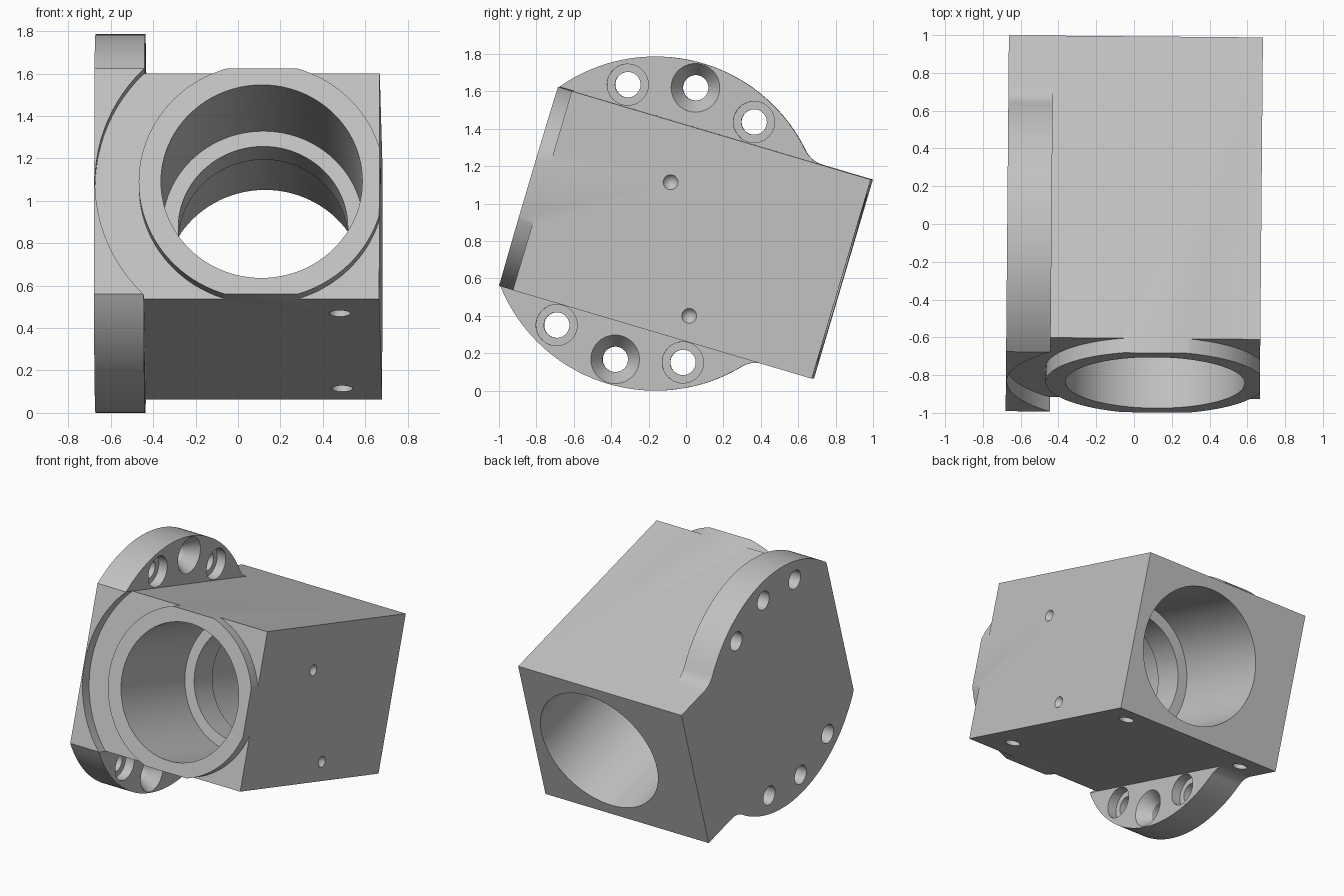
import bpy, bmesh
from math import radians, sin, cos, atan2, hypot, pi
from mathutils import Matrix

cube = bpy.data.objects.get("Cube")
if cube:
    bpy.data.objects.remove(cube, do_unlink=True)

# Local frame: x across, y along the bore, z up; origin on the flange centre
HALF = 0.555              # half side of the square body
FRONT, BACK = -0.70, 1.047
LEFT, RIGHT = -0.6725, 0.6725
INNER = RIGHT - 2 * HALF  # inner face of the flange
AXIS_X = RIGHT - HALF     # bore centre
FLANGE_R = hypot(FRONT, HALF)
FILLET = 0.15

ALONG_X = Matrix.Rotation(radians(90), 4, 'Y')
ALONG_Y = Matrix.Rotation(radians(-90), 4, 'X')


def finish(bm, name):
    bmesh.ops.remove_doubles(bm, verts=bm.verts, dist=1e-5)
    bmesh.ops.recalc_face_normals(bm, faces=bm.faces)
    mesh = bpy.data.meshes.new(name)
    bm.to_mesh(mesh)
    bm.free()
    obj = bpy.data.objects.new(name, mesh)
    bpy.context.collection.objects.link(obj)
    return obj


def box(name, low, high):
    bm = bmesh.new()
    bmesh.ops.create_cube(bm, size=1)
    for v in bm.verts:
        v.co = [l + (c + 0.5) * (h - l) for c, l, h in zip(v.co, low, high)]
    return finish(bm, name)


def lathe(name, profile, place, steps=48):
    """Revolve a closed (radius, height) outline about z, then place it."""
    bm = bmesh.new()
    verts = [bm.verts.new((r, 0, h)) for r, h in profile]
    edges = [bm.edges.new((a, b)) for a, b in zip(verts, verts[1:] + verts[:1])]
    bmesh.ops.spin(bm, geom=verts + edges, cent=(0, 0, 0), axis=(0, 0, 1),
                   angle=2 * pi, steps=steps, use_duplicate=False)
    bmesh.ops.remove_doubles(bm, verts=bm.verts, dist=1e-5)
    loose = [e for e in bm.edges if not e.link_faces]
    bmesh.ops.delete(bm, geom=loose, context='EDGES')
    bm.transform(place)
    return finish(bm, name)


def combine(target, tool, operation):
    mod = target.modifiers.new("combine", 'BOOLEAN')
    mod.operation, mod.solver, mod.object = operation, 'EXACT', tool
    bpy.context.view_layer.objects.active = target
    bpy.ops.object.modifier_apply(modifier=mod.name)
    bpy.data.objects.remove(tool, do_unlink=True)


def at(x, y, z):
    return Matrix.Translation((x, y, z))


# Flange plate: round lobes blended into the body by fillets
fy = ((FLANGE_R + FILLET) ** 2 - (HALF + FILLET) ** 2) ** 0.5
fz = HALF + FILLET
touch = atan2(fz, fy)
corner = atan2(HALF, FRONT)
upper = [(BACK, HALF)]
for i in range(13):
    a = -pi / 2 - i / 12 * (pi / 2 - touch)
    upper.append((fy + FILLET * cos(a), fz + FILLET * sin(a)))
for i in range(1, 49):
    a = touch + i / 48 * (corner - touch)
    upper.append((FLANGE_R * cos(a), FLANGE_R * sin(a)))
outline = upper + [(y, -z) for y, z in reversed(upper)]

bm = bmesh.new()
face = bm.faces.new([bm.verts.new((LEFT, y, z)) for y, z in outline])
grown = bmesh.ops.extrude_face_region(bm, geom=[face])["geom"]
bmesh.ops.translate(bm, vec=(INNER - LEFT, 0, 0),
                    verts=[g for g in grown if isinstance(g, bmesh.types.BMVert)])
housing = finish(bm, "bearing_housing")

# Square body
combine(housing, box("body", (INNER - 0.1, FRONT, -HALF), (RIGHT, BACK, HALF)), 'UNION')

# Recess around the raised front ring
combine(housing, lathe("recess", [(0.58, -1), (0.786, -1), (0.786, FRONT + 0.08),
                                  (0.58, FRONT + 0.08)],
                       at(AXIS_X, 0, 0) @ ALONG_Y, 96), 'DIFFERENCE')

# Stepped bore, narrower in the middle
combine(housing, lathe("bore", [(0, -1), (0.475, -1), (0.475, 0.07), (0.4, 0.07),
                                (0.4, 0.29), (0.475, 0.29), (0.475, 1.3), (0, 1.3)],
                       at(AXIS_X, 0, 0) @ ALONG_Y, 96), 'DIFFERENCE')

# Flange bolt holes: counterbored at the sides, countersunk in the middle
top = INNER + 0.05
for side in (90, -90):
    for offset in (-27.7, 0, 27.7):
        a = radians(side + offset)
        if offset:
            head = [(0.068, INNER - 0.07), (0.11, INNER - 0.07), (0.11, top)]
        else:
            head = [(0.068, INNER - 0.09), (0.13, INNER), (0.13, top)]
        profile = [(0, -1), (0.068, -1)] + head + [(0, top)]
        combine(housing, lathe("bolt_hole", profile,
                               at(0, 0.757 * cos(a), 0.757 * sin(a)) @ ALONG_X),
                'DIFFERENCE')

# Dimples on the right face
for y, z in ((0.025, 0.238), (0.323, -0.419)):
    combine(housing, lathe("dimple", [(0, RIGHT - 0.06), (0.04, RIGHT), (0.04, 0.8), (0, 0.8)],
                           at(0, y, z) @ ALONG_X, 24), 'DIFFERENCE')

# Blind holes in the underside
for x, y in ((0.485, -0.38), (0.485, 0.87), (-0.5, 0.87)):
    combine(housing, lathe("blind_hole", [(0, -0.7), (0.05, -0.7), (0.05, -0.4), (0, -0.4)],
                           at(x, y, 0), 24), 'DIFFERENCE')

# Single grey metal
grey = bpy.data.materials.new("light_grey")
grey.use_nodes = True
colour = (0.54, 0.54, 0.54, 1)
grey.diffuse_color = colour
grey.node_tree.nodes["Principled BSDF"].inputs["Base Color"].default_value = colour
housing.data.materials.clear()
housing.data.materials.append(grey)
for p in housing.data.polygons:
    p.material_index = 0

# Tilt the part and stand it on the ground
housing.data.transform(at(0, -0.168, FLANGE_R) @ Matrix.Rotation(radians(-0.5), 4, 'Z')
                       @ Matrix.Rotation(radians(-16.48), 4, 'X'))
bpy.ops.object.select_all(action='DESELECT')
housing.select_set(True)
bpy.context.view_layer.objects.active = housing
bpy.ops.object.shade_smooth_by_angle(angle=radians(25))
